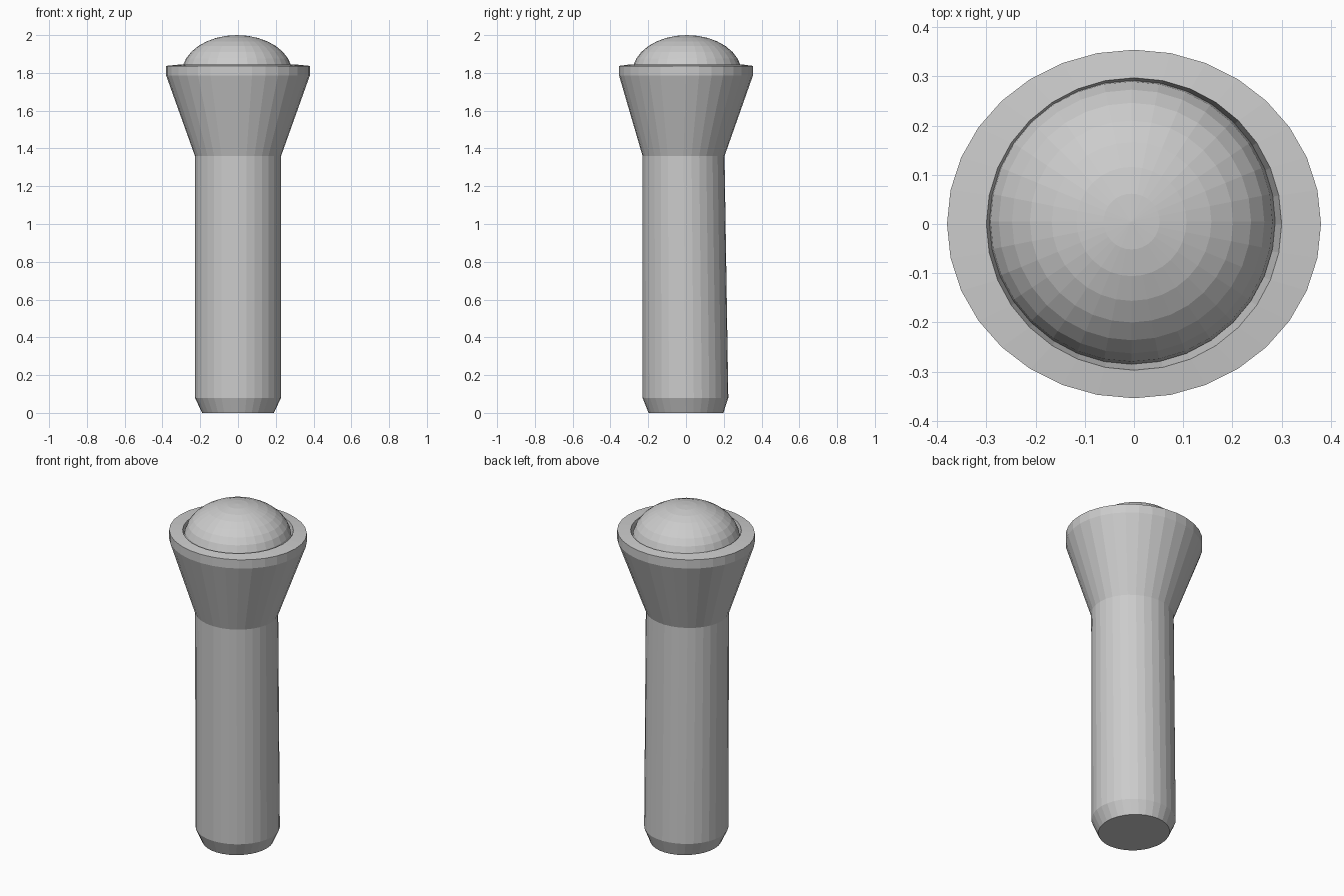
import bpy, bmesh
from math import cos, sin, tau

if "Cube" in bpy.data.objects:
    bpy.data.objects.remove(bpy.data.objects["Cube"])

SIDES = 32


def lofted(name, rings):
    """Skin a stack of elliptical rings (z, centre y, x radius, y radius) and cap both ends."""
    bm = bmesh.new()
    loops = []
    for z, cy, rx, ry in rings:
        loops.append([bm.verts.new((rx * cos(tau * i / SIDES),
                                    cy + ry * sin(tau * i / SIDES), z))
                      for i in range(SIDES)])
    for a, b in zip(loops, loops[1:]):
        for i in range(SIDES):
            j = (i + 1) % SIDES
            bm.faces.new((a[i], a[j], b[j], b[i]))
    bm.faces.new(loops[0][::-1])
    bm.faces.new(loops[-1])
    bmesh.ops.recalc_face_normals(bm, faces=bm.faces)
    mesh = bpy.data.meshes.new(name)
    bm.to_mesh(mesh)
    bm.free()
    obj = bpy.data.objects.new(name, mesh)
    bpy.context.collection.objects.link(obj)
    return obj


# Body: chamfered base, slightly tapered shaft, flared head, rim and recess
lofted("body", [
    (0.00, 0.0, 0.19, 0.198),
    (0.08, -0.003, 0.228, 0.227),
    (1.36, -0.013, 0.228, 0.217),
    (1.785, 0.0, 0.38, 0.354),
    (1.837, 0.0, 0.38, 0.354),
    (1.845, 0.0, 0.30, 0.297),
    (1.79, 0.0, 0.285, 0.283),
])

# Lens: flattened ball seated in the recess
bpy.ops.mesh.primitive_uv_sphere_add(segments=32, ring_count=16, radius=1,
                                     location=(-0.005, 0.005, 1.80))
lens = bpy.context.object
lens.name = "lens_dome"
lens.scale = (0.292, 0.29, 0.20)
# Keep only the upper half plus one ring below the seat
bm = bmesh.new()
bm.from_mesh(lens.data)
bmesh.ops.delete(bm, geom=[v for v in bm.verts if v.co.z < -0.25], context='VERTS')
bm.to_mesh(lens.data)
bm.free()
